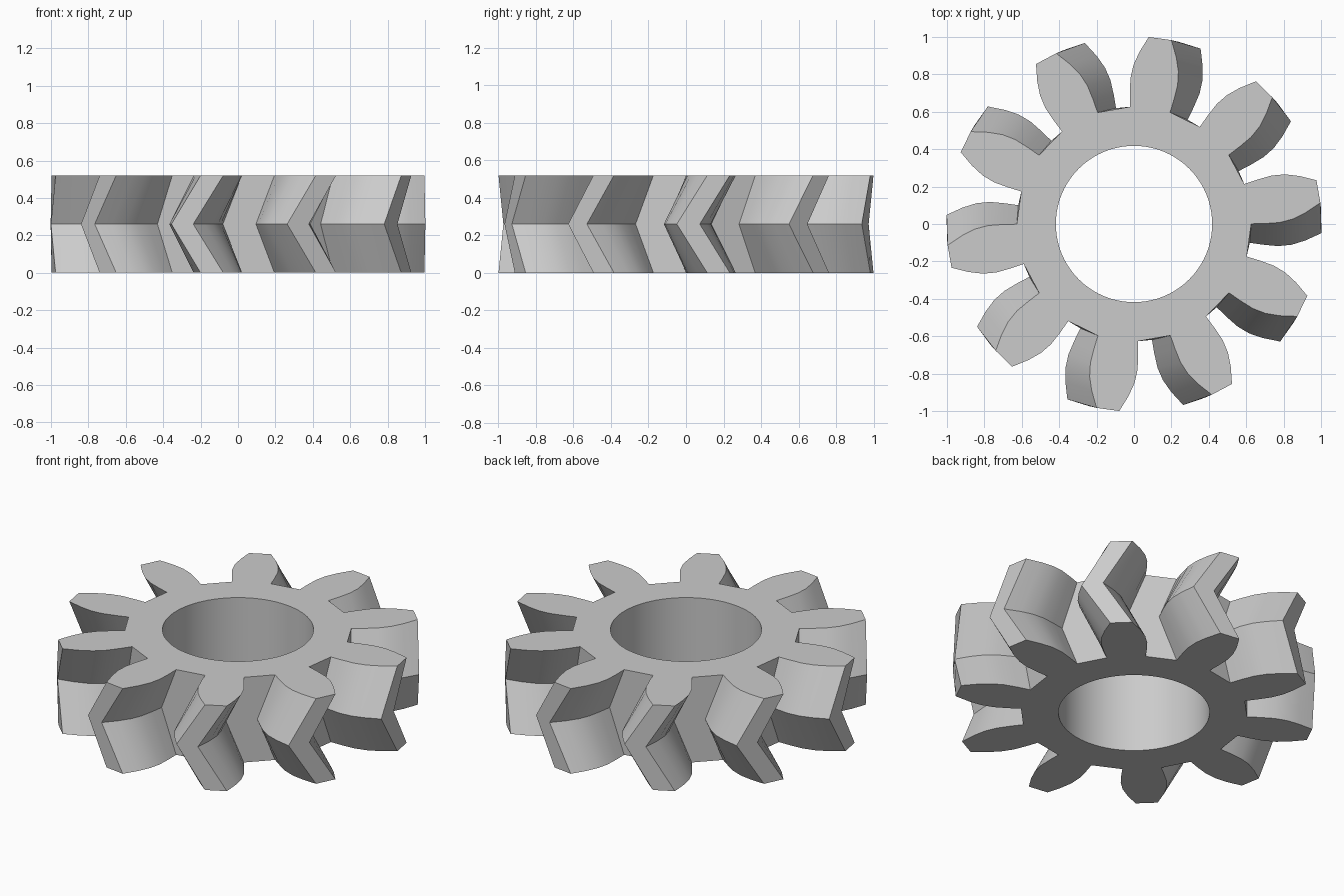
import bpy, bmesh, math

if "Cube" in bpy.data.objects:
    bpy.data.objects.remove(bpy.data.objects["Cube"])

TEETH = 10
HEIGHT = 0.52
BORE_R = 0.418
BORE_SIDES = 80
CENTRE = 82.0      # angle of one tooth on the end faces, degrees
TWIST = -9.3       # rotation of the middle section, degrees
# tooth flank: radius, half width in degrees
FLANK = [(0.627, 9.9), (0.70, 9.8), (0.78, 9.4), (0.85, 8.2), (0.92, 6.2), (1.003, 3.5)]


def ring(bm, points, z):
    return [bm.verts.new((r * math.cos(a), r * math.sin(a), z)) for r, a in points]


def gear_outline(twist):
    points = []
    for i in range(TEETH):
        c = CENTRE + twist + i * 360 / TEETH
        points += [(r, math.radians(c - h)) for r, h in FLANK]
        points += [(r, math.radians(c + h)) for r, h in reversed(FLANK)]
    return points


def skin(bm, lower, upper, flip=False):
    n = len(lower)
    for i in range(n):
        j = (i + 1) % n
        quad = [lower[i], lower[j], upper[j], upper[i]]
        bm.faces.new(quad[::-1] if flip else quad)


bm = bmesh.new()

# herringbone teeth: end, twisted middle, end
bottom = ring(bm, gear_outline(0), 0)
middle = ring(bm, gear_outline(TWIST), HEIGHT / 2)
top = ring(bm, gear_outline(0), HEIGHT)
skin(bm, bottom, middle)
skin(bm, middle, top)

# round bore
circle = [(BORE_R, 2 * math.pi * i / BORE_SIDES) for i in range(BORE_SIDES)]
bore_bottom = ring(bm, circle, 0)
bore_top = ring(bm, circle, HEIGHT)
skin(bm, bore_bottom, bore_top, flip=True)

# flat end faces with the hole left open
for outer, inner in ((bottom, bore_bottom), (top, bore_top)):
    edges = [bm.edges.get((loop[i - 1], loop[i])) for loop in (outer, inner) for i in range(len(loop))]
    bmesh.ops.triangle_fill(bm, edges=edges, use_beauty=True)
bmesh.ops.recalc_face_normals(bm, faces=bm.faces)

mesh = bpy.data.meshes.new("herringbone_gear")
bm.to_mesh(mesh)
bm.free()
gear = bpy.data.objects.new("herringbone_gear", mesh)
bpy.context.collection.objects.link(gear)

grey = bpy.data.materials.new("light grey")
grey.diffuse_color = (0.6, 0.6, 0.6, 1)
grey.use_nodes = True
grey.node_tree.nodes["Principled BSDF"].inputs["Base Color"].default_value = grey.diffuse_color
mesh.materials.append(grey)

# smooth bore and flanks, crisp edges elsewhere
bpy.context.view_layer.objects.active = gear
gear.select_set(True)
bpy.ops.object.shade_smooth_by_angle(angle=math.radians(25))
